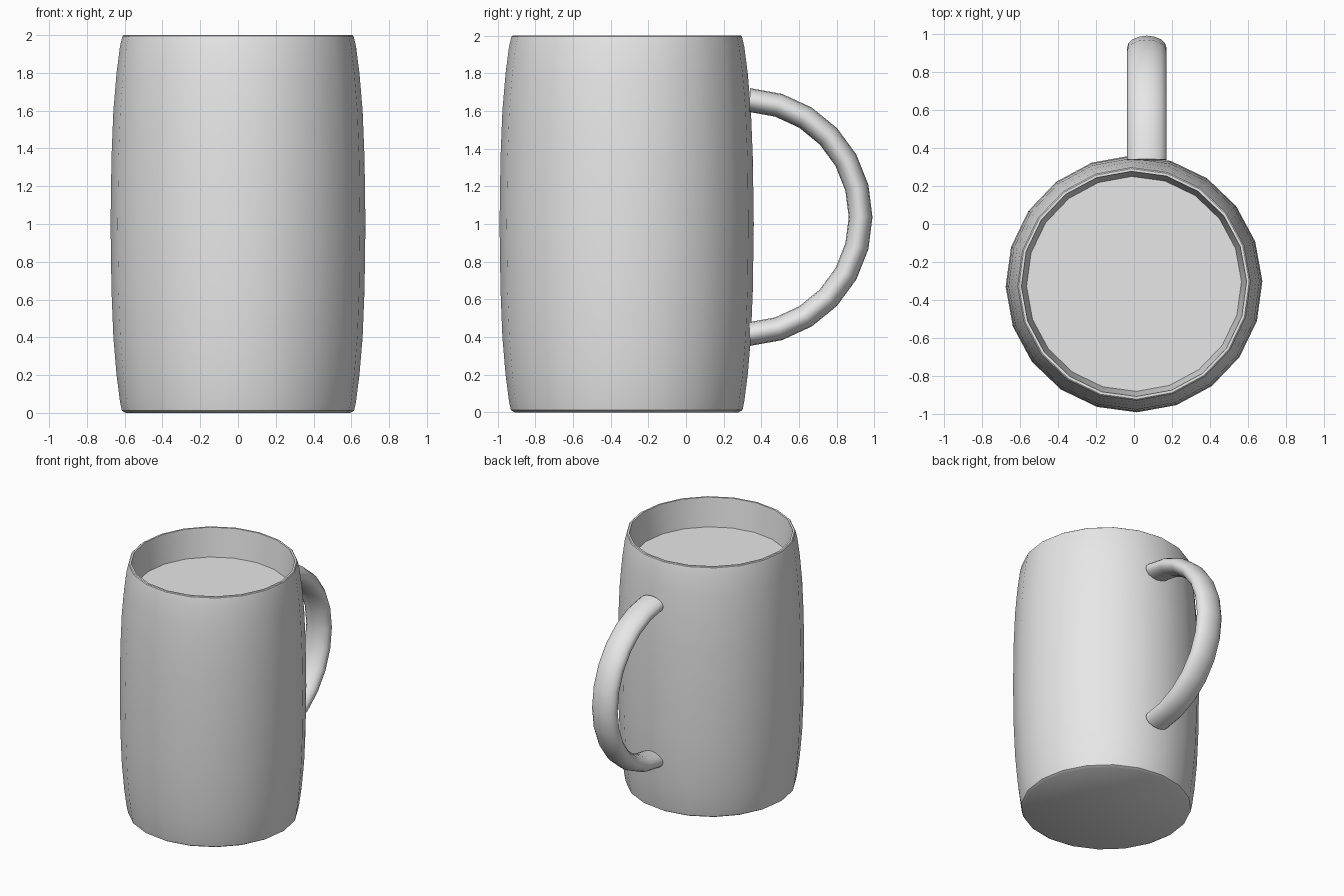
import bpy, bmesh, math
from mathutils import Vector

if "Cube" in bpy.data.objects:
    bpy.data.objects.remove(bpy.data.objects["Cube"], do_unlink=True)

GREY = (0.8, 0.8, 0.8, 1)
grey = bpy.data.materials.new("plain grey")
grey.use_nodes = True
grey.diffuse_color = GREY
grey.node_tree.nodes["Principled BSDF"].inputs["Base Color"].default_value = GREY


def skin(name, rings, angle):
    """Join a row of vertex rings into a capped, smooth-shaded tube."""
    bm = bmesh.new()
    loops = [[bm.verts.new(p) for p in ring] for ring in rings]
    for a, b in zip(loops, loops[1:]):
        for i in range(len(a)):
            j = (i + 1) % len(a)
            bm.faces.new((a[i], a[j], b[j], b[i]))
    bm.faces.new(loops[0])
    bm.faces.new(loops[-1])
    bmesh.ops.recalc_face_normals(bm, faces=bm.faces)
    mesh = bpy.data.meshes.new(name)
    bm.to_mesh(mesh)
    bm.free()
    obj = bpy.data.objects.new(name, mesh)
    bpy.context.collection.objects.link(obj)
    mesh.materials.append(grey)
    bpy.ops.object.select_all(action='DESELECT')
    bpy.context.view_layer.objects.active = obj
    obj.select_set(True)
    bpy.ops.object.shade_smooth_by_angle(angle=math.radians(angle))
    return obj


# Mug body: barrel wall, thin rim, sloped inside and the filled surface
SIDES, TURN = 20, math.radians(1.3)
profile = [(0.595, 0), (0.615, 0.012), (0.625, 0.06), (0.643, 0.2),
           (0.66, 0.4), (0.67, 0.65), (0.675, 1), (0.67, 1.35),
           (0.66, 1.6), (0.643, 1.8), (0.625, 1.94), (0.612, 1.995),
           (0.606, 2), (0.592, 2), (0.565, 1.775)]


def circle(r, z):
    steps = [TURN + math.tau * i / SIDES for i in range(SIDES)]
    return [Vector((r * math.cos(a), r * math.sin(a) - 0.315, z)) for a in steps]


skin("mug_body", [circle(r, z) for r, z in profile], 32)

# Handle: flattened oval tube swept around a half circle
CENTRE = Vector((0.067, 0.305, 1.037))
SWEEP, STEPS, OVAL = math.radians(87), 12, 16


def oval(t):
    out = Vector((0, math.cos(t), math.sin(t)))
    ring = []
    for i in range(OVAL):
        a = math.tau * i / OVAL
        ring.append(CENTRE + out * (0.622 + 0.063 * math.cos(a))
                    + Vector((0.104 * math.sin(a), 0, 0)))
    return ring


skin("handle", [oval(-SWEEP + 2 * SWEEP * k / STEPS) for k in range(STEPS + 1)], 50)
